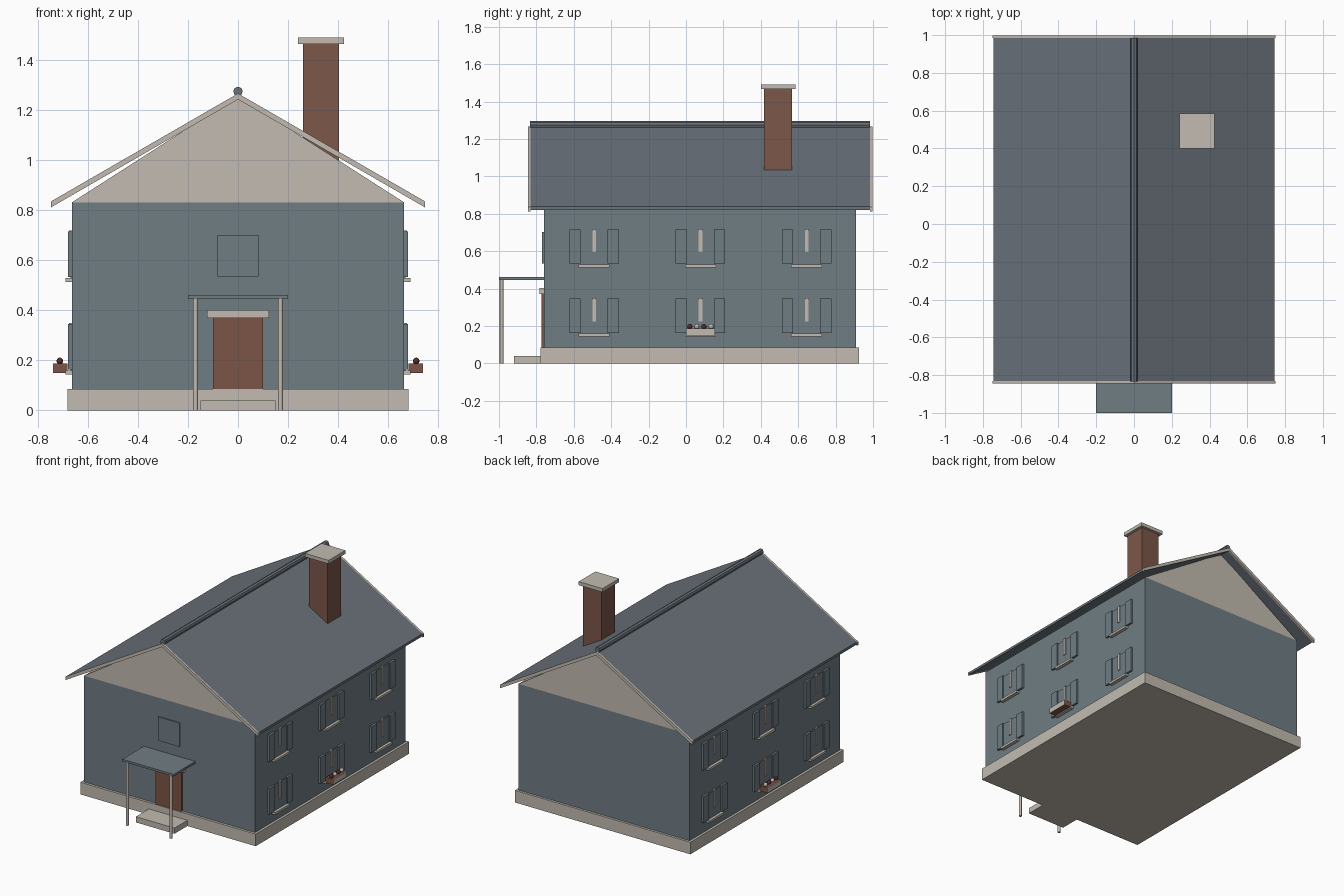
import bpy, bmesh, math
from mathutils import Matrix

cube = bpy.data.objects.get("Cube")
if cube:
    bpy.data.objects.remove(cube, do_unlink=True)


def material(name, rgb):
    m = bpy.data.materials.new(name)
    m.use_nodes = True
    col = (*rgb, 1)
    m.diffuse_color = col
    m.node_tree.nodes["Principled BSDF"].inputs["Base Color"].default_value = col
    return m


WALL = material("slate blue wall", (0.16, 0.205, 0.23))
ROOF = material("slate grey roof", (0.145, 0.168, 0.195))
STONE = material("pale stone", (0.54, 0.50, 0.44))
BRICK = material("brown brick", (0.20, 0.095, 0.067))
WOOD = material("brown wood", (0.20, 0.09, 0.062))
RED = material("dark red flower", (0.09, 0.025, 0.022))


def finish(name, bm, mat):
    bmesh.ops.recalc_face_normals(bm, faces=bm.faces)
    me = bpy.data.meshes.new(name)
    bm.to_mesh(me)
    bm.free()
    me.materials.append(mat)
    ob = bpy.data.objects.new(name, me)
    bpy.context.scene.collection.objects.link(ob)
    return ob


def box(name, x, y, z, mat):
    """Box from a (low, high) pair on each axis."""
    bm = bmesh.new()
    bmesh.ops.create_cube(bm, size=1)
    for v in bm.verts:
        v.co = [r[0] if c < 0 else r[1] for r, c in zip((x, y, z), v.co)]
    return finish(name, bm, mat)


def prism(name, profile, y0, y1, mat):
    """Extrude an x-z outline along y."""
    bm = bmesh.new()
    face = bm.faces.new([bm.verts.new((x, y0, z)) for x, z in profile])
    new = bmesh.ops.extrude_face_region(bm, geom=[face])["geom"]
    bmesh.ops.translate(bm, vec=(0, y1 - y0, 0),
                        verts=[g for g in new if isinstance(g, bmesh.types.BMVert)])
    return finish(name, bm, mat)


def side(s, a, b):
    return tuple(sorted((s * a, s * b)))


# House body, foundation and attic gables
FRONT, BACK, W = -0.76, 0.91, 0.665
box("walls", (-W, W), (FRONT, BACK), (0.05, 0.832), WALL)
box("foundation", (-0.682, 0.682), (-0.777, 0.926), (0, 0.085), STONE)
prism("attic_gables", [(-W, 0.832), (W, 0.832), (0, 1.258)], FRONT, BACK, STONE)

# Roof slopes with pale verge boards at both ends
SLOPE = math.tan(math.radians(30))


def slope_profile(s, top, thick, reach):
    drop = reach * SLOPE
    return [(0, top), (s * reach, top - drop),
            (s * reach, top - drop - thick), (0, top - thick)]


for s, word in ((1, "left"), (-1, "right")):
    prism(word + "_roof_slope", slope_profile(s, 1.268, 0.018, 0.745), -0.832, 0.984, ROOF)
    for end, y in (("front", -0.845), ("back", 0.984)):
        prism(f"{word}_{end}_verge_board", slope_profile(s, 1.268, 0.024, 0.748),
              y, y + 0.014, STONE)

# Ridge cap
bm = bmesh.new()
bmesh.ops.create_cone(bm, cap_ends=True, segments=8, radius1=0.019, radius2=0.019, depth=1.82,
                      matrix=Matrix.Translation((0, 0.075, 1.276)) @ Matrix.Rotation(math.pi / 2, 4, "X"))
finish("ridge_cap", bm, ROOF)

# Chimney
box("chimney", (0.26, 0.405), (0.417, 0.567), (0.95, 1.468), BRICK)
box("chimney_cap", (0.24, 0.425), (0.4, 0.585), (1.466, 1.491), STONE)

# Front door, lintel, step and upper window
box("door", (-0.1, 0.1), (-0.772, FRONT), (0.085, 0.375), WOOD)
box("door_lintel", (-0.125, 0.125), (-0.782, FRONT), (0.37, 0.402), STONE)
box("door_step", (-0.15, 0.15), (-0.92, -0.77), (0, 0.04), STONE)
box("front_window", (-0.083, 0.083), (-0.769, FRONT), (0.535, 0.702), WALL)

# Porch canopy on two posts
box("porch_canopy", (-0.2, 0.2), (-1, FRONT), (0.446, 0.461), WALL)
for s, word in ((1, "left"), (-1, "right")):
    bm = bmesh.new()
    bmesh.ops.create_cone(bm, cap_ends=True, segments=12, radius1=0.01, radius2=0.01, depth=0.448,
                          matrix=Matrix.Translation((s * 0.17, -0.986, 0.224)))
    post = finish(word + "_porch_post", bm, STONE)
    for p in post.data.polygons:
        p.use_smooth = len(p.vertices) == 4

# Shuttered windows on both long walls
for s, word in ((1, "left"), (-1, "right")):
    for level, z in (("lower", 0.16), ("upper", 0.53)):
        for i in range(3):
            y = 0.077 + (i - 1) * 0.568
            tag = f"{word}_{level}_{i + 1}"
            box("window_pane_" + tag, side(s, 0.66, 0.671), (y - 0.072, y + 0.072), (z, z + 0.182), WALL)
            box("mullion_" + tag, side(s, 0.66, 0.677), (y - 0.01, y + 0.01), (z + 0.065, z + 0.19), STONE)
            box("sill_" + tag, side(s, 0.66, 0.69), (y - 0.083, y + 0.083), (z - 0.016, z), STONE)
            for t, edge in ((-1, "front"), (1, "back")):
                box(f"{edge}_shutter_{tag}", side(s, 0.66, 0.68),
                    side(1, y + t * 0.072, y + t * 0.132), (z + 0.003, z + 0.186), WALL)

    # Flower box below the middle lower window
    box(word + "_flower_box", side(s, 0.682, 0.738), (0, 0.154), (0.15, 0.188), WOOD)
    box(word + "_flower_box_panel", side(s, 0.738, 0.741), (0, 0.154), (0.15, 0.188), STONE)
    for i in range(4):
        bm = bmesh.new()
        bmesh.ops.create_uvsphere(bm, u_segments=10, v_segments=6, radius=0.014,
                                  matrix=Matrix.Translation((s * 0.713, 0.02 + i * 0.038, 0.197)))
        for f in bm.faces:
            f.smooth = True
        finish(f"{word}_flower_{i + 1}", bm, STONE if i % 2 else RED)
